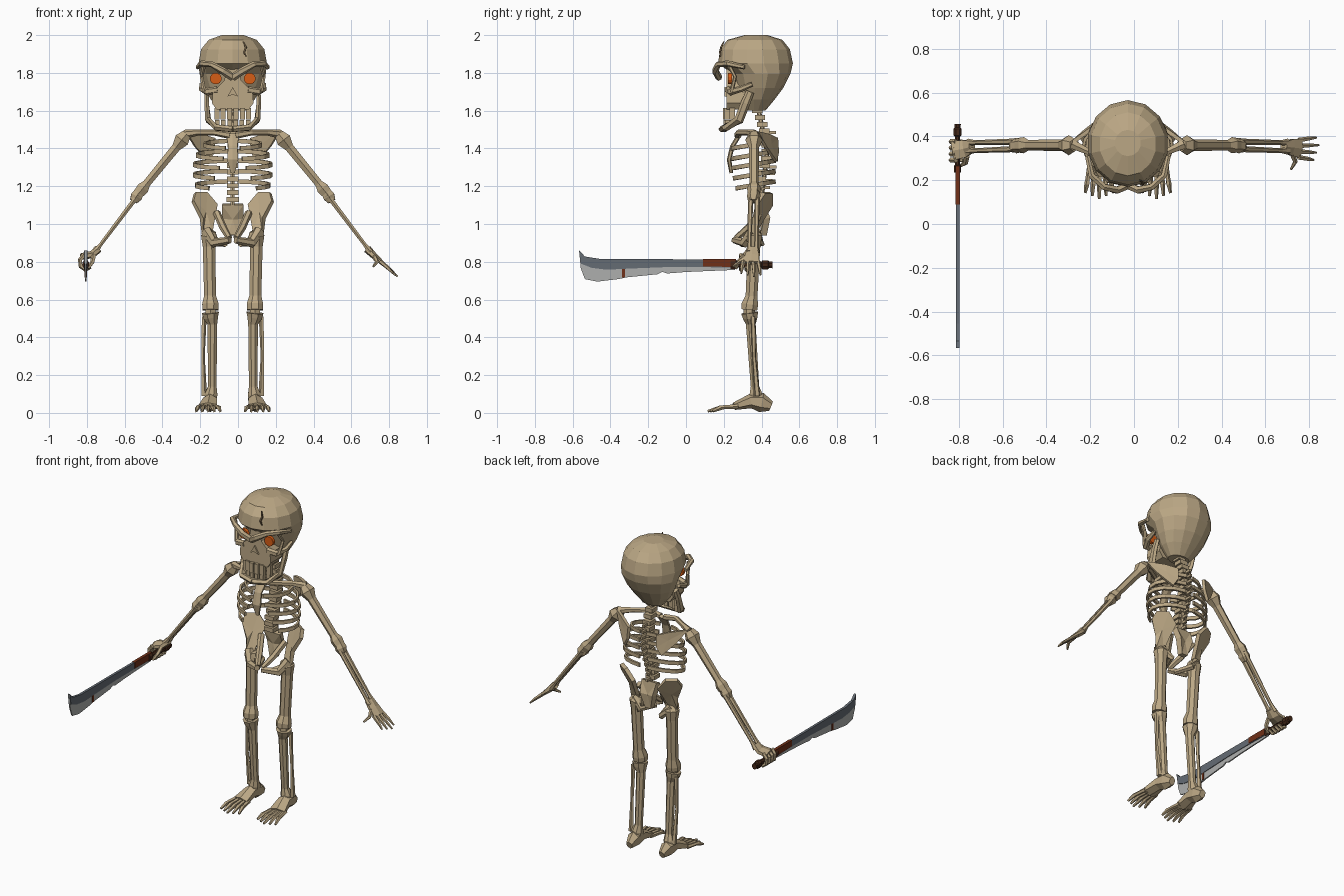
import bpy, bmesh, math
from mathutils import Vector

X0 = -0.028  # body centre line; meshes are drawn relative to it


def material(name, rgb):
    m = bpy.data.materials.new(name)
    m.diffuse_color = (*rgb, 1)
    return m


BONE = material("bone", (0.50, 0.39, 0.235))
CRACK = material("crack_brown", (0.16, 0.11, 0.06))
ORANGE = material("eye_orange", (0.67, 0.11, 0.008))
STEEL = material("dark_steel", (0.13, 0.15, 0.175))
EDGE = material("bright_edge", (0.42, 0.43, 0.42))
RUST = material("rust_brown", (0.16, 0.03, 0.009))
GRIP = material("grip_brown", (0.06, 0.022, 0.01))


def finish(name, bm, mat, mirror=False, solid=0):
    bmesh.ops.recalc_face_normals(bm, faces=bm.faces)
    me = bpy.data.meshes.new(name)
    bm.to_mesh(me)
    bm.free()
    me.materials.append(mat)
    ob = bpy.data.objects.new(name, me)
    ob.location.x = X0
    bpy.context.collection.objects.link(ob)
    if solid:
        md = ob.modifiers.new("thickness", 'SOLIDIFY')
        md.thickness, md.offset = solid, 0
    if mirror:
        md = ob.modifiers.new("mirror", 'MIRROR')
        md.use_mirror_merge = False
    return ob


def loft(bm, rings):
    loops = [[bm.verts.new(p) for p in r] for r in rings]
    n = len(loops[0])
    for a, b in zip(loops, loops[1:]):
        for i in range(n):
            bm.faces.new((a[i], a[(i + 1) % n], b[(i + 1) % n], b[i]))
    bm.faces.new(loops[0])
    bm.faces.new(loops[-1])


def add_tube(bm, pts, sides=6):
    """pts: (x, y, z, radius) or (x, y, z, radius_side, radius_up)"""
    P = [Vector(p[:3]) for p in pts]
    span = (P[-1] - P[0]).normalized()
    ref = Vector((0, 0, 1)) if abs(span.z) < 0.7 else Vector((0, 1, 0))
    rings = []
    for i, p in enumerate(P):
        d = (P[min(i + 1, len(P) - 1)] - P[max(i - 1, 0)]).normalized()
        a = d.cross(ref).normalized()
        b = a.cross(d)
        ra, rb = pts[i][3], pts[i][-1]
        ang = [2 * math.pi * (k + 0.5) / sides for k in range(sides)]
        rings.append([p + a * ra * math.cos(t) + b * rb * math.sin(t) for t in ang])
    loft(bm, rings)


def tubes(name, paths, mat=BONE, sides=6, mirror=False):
    bm = bmesh.new()
    for p in paths:
        add_tube(bm, p, sides)
    return finish(name, bm, mat, mirror)


def prism(name, outline, axis, lo, hi, mat=BONE, mirror=False):
    """outline: 2D points, extruded along axis 'x' (y,z points) or 'y' (x,z points)"""
    bm = bmesh.new()
    put = (lambda u, v, w: (w, u, v)) if axis == 'x' else (lambda u, v, w: (u, w, v))
    loft(bm, [[put(u, v, w) for u, v in outline] for w in (lo, hi)])
    return finish(name, bm, mat, mirror)


def plate(name, pts, thick, mirror=True):
    bm = bmesh.new()
    vs = [bm.verts.new(p) for p in pts]
    c = bm.verts.new(sum((Vector(p) for p in pts), Vector()) / len(pts))
    for i in range(len(vs)):
        bm.faces.new((vs[i], vs[(i + 1) % len(vs)], c))
    return finish(name, bm, BONE, mirror, thick)


def boxes(name, items, mirror=False):
    """items: (centre, size)"""
    bm = bmesh.new()
    for c, s in items:
        g = bmesh.ops.create_cube(bm, size=1)
        for v in g['verts']:
            v.co = Vector(c) + Vector([v.co[k] * s[k] for k in range(3)])
    return finish(name, bm, BONE, mirror)


# cranium: rings of (z, front y, back y, half width)
bm = bmesh.new()
N = 14
loft(bm, [[(rx * math.sin(2 * math.pi * i / N),
            (f + b) / 2 + (b - f) / 2 * math.cos(2 * math.pi * i / N), z) for i in range(N)]
          for z, f, b, rx in [(2.0, .31, .43, .06), (1.975, .22, .51, .13), (1.925, .18, .55, .172),
                              (1.85, .17, .566, .186), (1.795, .245, .553, .18), (1.72, .27, .515, .152),
                              (1.66, .29, .47, .12), (1.60, .32, .42, .07)]])
finish("cranium", bm, BONE)

# face bones
half = [(.028, 1.84), (.045, 1.76), (.105, 1.70), (.11, 1.64), (.085, 1.605)]
prism("upper_jaw", half + [(-x, z) for x, z in reversed(half)], 'y', .215, .33)
prism("nose", [(0, 1.725), (.028, 1.675), (0, 1.685), (-.028, 1.675)], 'y', .205, .22)
tubes("brow", [[(.0, .175, 1.775, .018, .02), (.05, .155, 1.81, .018, .02),
                (.11, .17, 1.845, .016), (.165, .22, 1.85, .016), (.185, .31, 1.83, .012)]], mirror=True)
tubes("cheekbone", [[(.08, .225, 1.71, .02), (.135, .235, 1.70, .02),
                     (.165, .29, 1.715, .016), (.165, .35, 1.74, .012)]], mirror=True)
tubes("eye_socket_rim", [[(.15, .225, 1.845, .012), (.165, .26, 1.78, .01), (.15, .24, 1.70, .012)]], mirror=True)
tubes("eye", [[(.09, .222, 1.77, .031), (.09, .243, 1.77, .031)]], ORANGE, 12, True)
tubes("lower_jaw", [[(.137, .34, 1.70, .012, .022), (.138, .315, 1.64, .014, .025), (.13, .28, 1.55, .016, .026),
                     (.085, .21, 1.51, .018, .024), (0, .195, 1.502, .018, .024)]], mirror=True)
upper, lower = [], []
for k in range(3):
    x = .018 + k * .033
    y = .212 + k * k * .008
    upper.append(((x, y, 1.583), (.026, .03, .062)))
    lower.append(((x - .002, y, 1.532), (.024, .025, .036)))
boxes("upper_teeth", upper, True)
boxes("lower_teeth", lower, True)
tubes("forehead_crack", [[(.055, .2, 1.965, .004), (.07, .186, 1.935, .007),
                          (.06, .18, 1.91, .007), (.072, .181, 1.885, .004)]], CRACK, 4)

# spine: vertebrae with rear spurs
vert = []
for i in range(14):
    t = i / 13
    z = 1.60 - t * .47
    y = .378 + .05 * math.sin(math.pi * min(1, t * 1.15))
    w = .05 + .014 * t
    vert.append(((0, y, z), (w, .055, .026)))
    if i > 2:
        vert.append(((0, y + .04, z - .008), (.014, .045, .016)))
boxes("vertebrae", vert)
tubes("spinal_cord", [[(0, .385, 1.6, .012), (0, .43, 1.38, .012), (0, .395, 1.1, .012)]])
plate("sacrum", [(-.055, .40, 1.105), (.055, .40, 1.105), (.05, .43, 1.03),
                 (.022, .41, .94), (-.022, .41, .94), (-.05, .43, 1.03)], .035, False)

# rib cage
ribs = []
for i, (z, rx, end) in enumerate([(1.42, .15, 165), (1.365, .19, 165), (1.315, .205, 160),
                                  (1.26, .205, 152), (1.205, .195, 140)]):
    path = []
    for k in range(8):
        a = math.radians(8 + (end - 8) * k / 7)
        path.append((rx * math.sin(a), .355 + .115 * math.cos(a), z + .02 * math.cos(a), .009, .016))
    ribs.append(path)
tubes("ribs", ribs, sides=4, mirror=True)
tubes("sternum", [[(0, .285, 1.475, .04, .012), (0, .245, 1.41, .028, .012),
                   (0, .228, 1.34, .034, .012), (0, .24, 1.27, .012, .01)]])
tubes("collarbone", [[(.015, .275, 1.47, .02), (.10, .28, 1.485, .016),
                      (.18, .33, 1.485, .016), (.255, .365, 1.475, .024)]], mirror=True)
plate("shoulder_blade", [(.25, .375, 1.49), (.16, .44, 1.475), (.095, .48, 1.455),
                         (.10, .485, 1.38), (.13, .475, 1.33), (.20, .42, 1.41)], .018)

# pelvis
plate("hip_blade", [(.212, .38, 1.12), (.20, .41, 1.165), (.14, .45, 1.165), (.085, .45, 1.10),
                    (.10, .40, 1.02), (.11, .36, .95), (.16, .35, .95), (.165, .36, 1.03)], .024)
tubes("pubic_bone", [[(.085, .40, 1.06, .02), (.05, .33, .98, .02), (.018, .265, .925, .016)],
                     [(.14, .355, .965, .03), (.10, .31, .90, .026), (.015, .255, .915, .018)],
                     [(.125, .37, .96, .026), (.08, .40, .90, .02), (.04, .29, .895, .016)]], mirror=True)

# legs
tubes("thigh_bone", [[(.115, .355, .965, .028), (.125, .36, .935, .046), (.125, .36, .88, .036),
                      (.12, .347, .62, .034), (.118, .338, .575, .047), (.118, .335, .545, .045)]],
      sides=8, mirror=True)
tubes("knee", [[(.118, .335, .55, .03), (.118, .335, .51, .03)]], mirror=True)
tubes("shin_bone", [[(.118, .337, .53, .048), (.116, .34, .505, .042), (.108, .343, .47, .028),
                     (.108, .365, .14, .024), (.114, .37, .10, .036), (.115, .37, .075, .034)]],
      sides=8, mirror=True)
tubes("calf_bone", [[(.152, .355, .51, .014), (.158, .36, .30, .01), (.152, .378, .09, .016)]],
      sides=5, mirror=True)
tubes("foot", [[(.115, .45, .035, .022, .026), (.117, .40, .055, .04, .052), (.12, .34, .062, .042, .038),
                (.13, .255, .035, .056, .02)]], mirror=True)
toes = []
for k in range(-2, 3):
    tip = .115 + .014 * abs(k)
    toes.append([(.13 + k * .021, .275, .034, .013), (.13 + k * .027, .20, .03, .011),
                 (.13 + k * .028, .185, .028, .013), (.13 + k * .032, tip, .009, .007)])
tubes("toes", toes, sides=5, mirror=True)

# arms
tubes("upper_arm", [[(.245, .36, 1.475, .03), (.27, .36, 1.445, .046), (.30, .36, 1.405, .027),
                     (.455, .36, 1.215, .024), (.475, .36, 1.19, .037), (.495, .36, 1.165, .034)]], mirror=True)
tubes("elbow", [[(.488, .36, 1.18, .028), (.51, .358, 1.145, .036), (.525, .356, 1.12, .024)]], mirror=True)
tubes("forearm", [[(.50, y0, 1.155, .018), (.53, y0, 1.115, .014), (.70, y1, .89, .011), (.73, y1, .85, .018)]
                  for y0, y1 in ((.376, .372), (.342, .335))], mirror=True)

# open hand
tubes("open_palm", [[(.712, .354, .868, .03, .022), (.75, .35, .83, .044, .017),
                     (.79, .345, .795, .05, .012)]])
fingers = []
for k in range(4):
    y = .382 - k * .026
    out = .873 - .012 * abs(k - 1)
    fingers.append([(.78, y, .803, .012), (.825, y + (1.5 - k) * .005, .765, .010),
                    (out, y + (1.5 - k) * .008, .722 + .008 * abs(k - 1), .005)])
fingers.append([(.75, .32, .825, .013), (.765, .285, .80, .011), (.745, .25, .775, .006)])
tubes("open_fingers", fingers, sides=5)

# gripping hand
tubes("grip_palm", [[(-.712, .354, .868, .03, .022), (-.745, .345, .838, .046, .02),
                     (-.80, .335, .828, .05, .018)]])
fists = [[(-.785, y, .838, .013), (-.808, y, .81, .012), (-.804, y, .775, .012),
          (-.78, y, .757, .011), (-.752, y, .772, .009)] for y in (.292, .32, .348, .376)]
fists.append([(-.735, .31, .835, .013), (-.742, .28, .80, .012), (-.765, .265, .765, .008)])
tubes("grip_fingers", fists, sides=5)

# blade weapon, outlines in (y, z)
XS = -.778
prism("blade", [(-.566, .86), (-.535, .828), (-.455, .815), (.26, .812), (.26, .768), (.09, .772),
                (-.10, .772), (-.30, .764), (-.42, .758), (-.50, .768), (-.556, .79)],
      'x', XS - .008, XS + .008, STEEL)
prism("blade_edge", [(-.566, .858), (-.55, .80), (-.30, .78), (.26, .78), (.26, .757), (.0, .746), (-.10, .738),
                     (-.125, .747), (-.15, .734), (-.31, .718), (-.36, .708), (-.47, .695), (-.535, .708),
                     (-.557, .765)], 'x', XS - .004, XS + .004, EDGE)
prism("rust_wrap", [(.09, .814), (.265, .814), (.265, .772), (.09, .776)], 'x', XS - .010, XS + .010, RUST)
prism("rust_notch", [(-.338, .764), (-.322, .764), (-.322, .719), (-.338, .717)], 'x', XS - .007, XS + .007, RUST)
tubes("handle", [[(XS, .235, .787, .018, .026), (XS, .265, .787, .018, .026), (XS, .27, .786, .013, .018),
                  (XS, .40, .784, .013, .018), (XS, .405, .784, .02, .026), (XS, .435, .784, .02, .026),
                  (XS, .44, .784, .015, .018), (XS, .458, .784, .016, .02)]], GRIP, 8)
